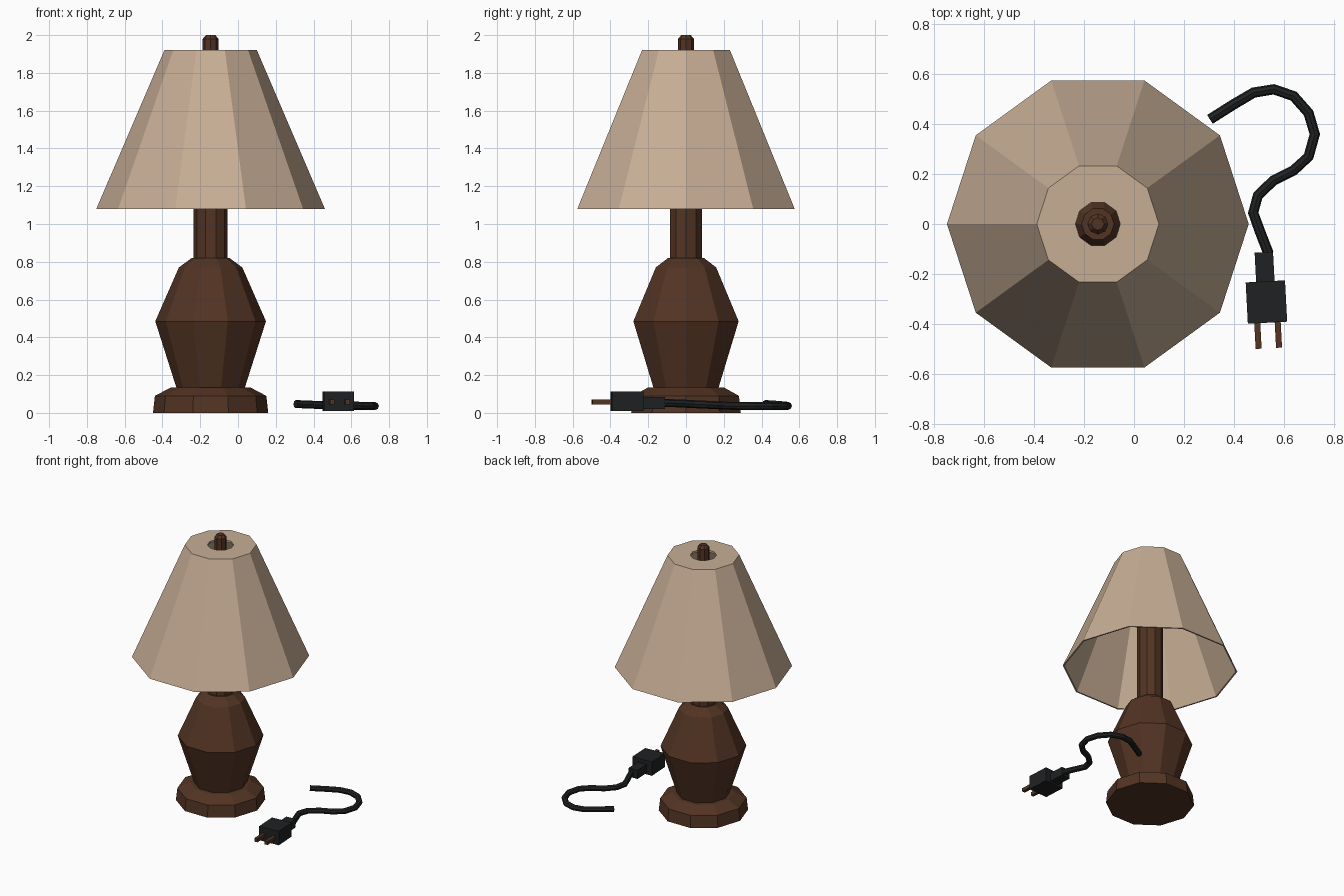
import bpy, bmesh, math
from mathutils import Matrix, Vector

if "Cube" in bpy.data.objects:
    bpy.data.objects.remove(bpy.data.objects["Cube"])

CX = -0.145  # lamp axis


def material(name, rgb):
    m = bpy.data.materials.new(name)
    m.diffuse_color = (*rgb, 1)
    m.use_nodes = True
    m.node_tree.nodes["Principled BSDF"].inputs["Base Color"].default_value = m.diffuse_color
    return m


tan = material("tan fabric", (0.57, 0.42, 0.30))
brown = material("dark brown wood", (0.085, 0.034, 0.017))
black = material("black rubber", (0.014, 0.015, 0.016))


def finish(bm, name, mat):
    bmesh.ops.recalc_face_normals(bm, faces=bm.faces)
    me = bpy.data.meshes.new(name)
    bm.to_mesh(me)
    bm.free()
    me.materials.append(mat)
    ob = bpy.data.objects.new(name, me)
    bpy.context.collection.objects.link(ob)
    return ob


def lathe(name, profile, mat, sides=10, closed=False):
    """Turn (radius, z) points round the lamp axis; cap the ends or close the loop."""
    bm = bmesh.new()
    rings = []
    for r, z in profile:
        rings.append([bm.verts.new((CX + r * math.cos(2 * math.pi * i / sides),
                                    r * math.sin(2 * math.pi * i / sides), z))
                      for i in range(sides)])
    pairs = list(zip(rings, rings[1:]))
    if closed:
        pairs.append((rings[-1], rings[0]))
    else:
        bm.faces.new(rings[0])
        bm.faces.new(rings[-1])
    for a, b in pairs:
        for i in range(sides):
            j = (i + 1) % sides
            bm.faces.new((a[i], a[j], b[j], b[i]))
    return finish(bm, name, mat)


# Turned wooden lamp
lathe("base", [(0.305, 0), (0.295, 0.09), (0.21, 0.135)], brown)
lathe("body", [(0.18, 0.13), (0.293, 0.485), (0.168, 0.77), (0.10, 0.82)], brown)
lathe("stem", [(0.09, 0.81), (0.09, 1.75), (0.065, 1.80)], brown)
lathe("finial", [(0.042, 1.79), (0.042, 1.98), (0.025, 2.0)], brown, sides=8)

# Thin shade with a pierced top
lathe("shade", [(0.605, 1.08), (0.245, 1.92), (0.09, 1.92), (0.09, 1.905),
                (0.236, 1.905), (0.594, 1.08)], tan, closed=True)

# Plug parts, turned slightly about the plug centre
PLUG = Matrix.Translation((0.531, -0.313, 0)) @ Matrix.Rotation(math.radians(3), 4, 'Z')


def plug_box(name, centre, size, mat):
    bm = bmesh.new()
    bmesh.ops.create_cube(bm, size=1, matrix=PLUG @ Matrix.Translation(centre)
                          @ Matrix.Diagonal((*size, 1)))
    return finish(bm, name, mat)


plug_box("plug", (0, 0, 0.0615), (0.158, 0.166, 0.105), black)
plug_box("plug_sleeve", (0, 0.14, 0.053), (0.074, 0.12, 0.064), black)
for side, label in ((-1, "left"), (1, "right")):
    plug_box("prong_" + label, (side * 0.041, -0.133, 0.058), (0.024, 0.105, 0.026), brown)

# Curved cord lying on the table
path = [(0.305, 0.42, 0.047), (0.40, 0.48, 0.043), (0.48, 0.527, 0.039), (0.56, 0.54, 0.037),
        (0.64, 0.513, 0.036), (0.70, 0.445, 0.036), (0.725, 0.36, 0.036), (0.70, 0.27, 0.037),
        (0.64, 0.215, 0.038), (0.56, 0.175, 0.040), (0.497, 0.115, 0.043),
        (0.478, 0.045, 0.046), (0.505, -0.03, 0.05), (0.54, -0.12, 0.053)]
pts = [Vector(p) for p in path]
bm = bmesh.new()
rings = []
for i, p in enumerate(pts):
    t = (pts[min(i + 1, len(pts) - 1)] - pts[max(i - 1, 0)]).normalized()
    across = t.cross(Vector((0, 0, 1))).normalized()
    up = across.cross(t)
    rings.append([bm.verts.new(p + 0.021 * (across * math.cos(k * math.pi / 4)
                                            + up * math.sin(k * math.pi / 4)))
                  for k in range(8)])
for a, b in zip(rings, rings[1:]):
    for k in range(8):
        j = (k + 1) % 8
        bm.faces.new((a[k], a[j], b[j], b[k]))
bm.faces.new(rings[0])
bm.faces.new(rings[-1])
finish(bm, "cord", black)
